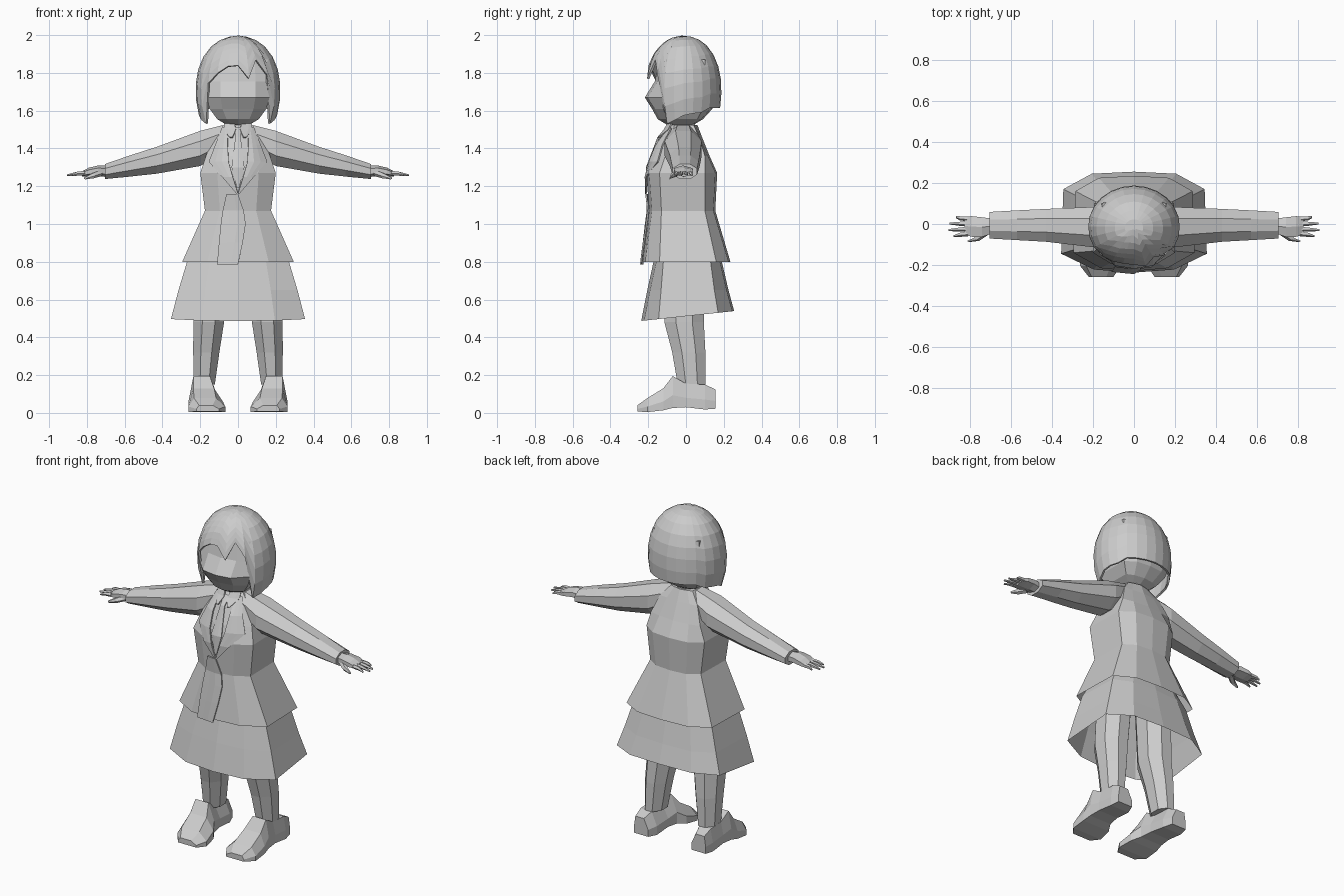
import bpy, bmesh, math
from mathutils import Vector

if "Cube" in bpy.data.objects:
    bpy.data.objects.remove(bpy.data.objects["Cube"])

grey = bpy.data.materials.new("plain_grey")
grey.diffuse_color = (0.6, 0.6, 0.6, 1)
grey.use_nodes = True
grey.node_tree.nodes["Principled BSDF"].inputs["Base Color"].default_value = grey.diffuse_color


def finish(name, bm, mirror=False, thick=0):
    """Turn a bmesh into a flat-shaded object."""
    bmesh.ops.recalc_face_normals(bm, faces=bm.faces)
    mesh = bpy.data.meshes.new(name)
    bm.to_mesh(mesh)
    bm.free()
    mesh.materials.append(grey)
    ob = bpy.data.objects.new(name, mesh)
    bpy.context.collection.objects.link(ob)
    if thick:
        mod = ob.modifiers.new("thickness", 'SOLIDIFY')
        mod.thickness = thick
        mod.offset = -1
    if mirror:
        mod = ob.modifiers.new("mirror", 'MIRROR')
        mod.use_mirror_merge = False
    return ob


def add_loft(bm, rings, start=True, end=True):
    """Bridge closed rings with equal point counts, with optional caps."""
    rows = [[bm.verts.new(p) for p in r] for r in rings]
    n = len(rows[0])
    for a, b in zip(rows, rows[1:]):
        for i in range(n):
            j = (i + 1) % n
            bm.faces.new((a[i], a[j], b[j], b[i]))
    if start:
        bm.faces.new(rows[0])
    if end:
        bm.faces.new(rows[-1])


def loft(name, rings, start=True, end=True, mirror=False, thick=0):
    bm = bmesh.new()
    add_loft(bm, rings, start, end)
    return finish(name, bm, mirror, thick)


def body_ring(z, w, yf, ysf, ysb, yb, tilt=0):
    """Angular horizontal section: flat front and back, narrow side panels."""
    half = [(0, yf), (.55 * w, yf + .015), (w, ysf), (.97 * w, ysb), (.58 * w, yb - .01), (0, yb)]
    pts = half + [(-x, y) for x, y in reversed(half[1:-1])]
    return [(x, y, z + tilt * (y - yf) / (yb - yf)) for x, y in pts]


def oval(c, u, v, n=8):
    """Oval ring around c with half axes u and v."""
    c, u, v = Vector(c), Vector(u), Vector(v)
    return [c + u * math.cos(t) + v * math.sin(t)
            for t in [2 * math.pi * (i + .5) / n for i in range(n)]]


# Jacket: z, half width, front, side front, side back, back
JACKET = [(1.525, .075, -.085, -.06, .04, .06), (1.46, .13, -.14, -.08, .07, .085),
          (1.36, .17, -.185, -.11, .10, .125), (1.27, .20, -.21, -.14, .10, .165),
          (1.07, .175, -.195, -.13, .10, .155), (.80, .295, -.23, -.14, .16, .235)]
loft("jacket", [body_ring(*r) for r in JACKET], end=False)

# Skirt, open below, hem higher at the back
loft("skirt", [body_ring(.95, .19, -.14, -.10, .09, .14),
               body_ring(.80, .27, -.172, -.12, .13, .19),
               body_ring(.65, .315, -.205, -.132, .15, .225),
               body_ring(.487, .355, -.237, -.145, .17, .255, .052)], end=False)


def front_y(x, z):
    """Height of the jacket front at x, z."""
    z = min(max(z, .8), 1.525)
    for a, b in zip(JACKET, JACKET[1:]):
        if b[0] <= z <= a[0]:
            t = (a[0] - z) / (a[0] - b[0])
            w, yf, ys = [a[i] + (b[i] - a[i]) * t for i in (1, 2, 3)]
            break
    k = min(abs(x) / w, 1)
    return yf + .015 * k / .55 if k < .55 else yf + .015 + (ys - yf - .015) * (k - .55) / .45


def strip(name, rows, lift, mirror=False):
    """Thin cloth strip following the jacket front; rows are z, x left, x right."""
    bm = bmesh.new()
    grid = []
    for z, x0, x1 in rows:
        xs = [x0 + (x1 - x0) * i / 3 for i in range(4)]
        grid.append([bm.verts.new((x, front_y(x, z) - lift, z)) for x in xs])
    for a, b in zip(grid, grid[1:]):
        for i in range(3):
            bm.faces.new((a[i], b[i], b[i + 1], a[i + 1]))
    return finish(name, bm, mirror, .008)


strip("lapel", [(1.51, .055, .085), (1.42, .055, .12), (1.33, .05, .155),
                (1.25, .028, .085), (1.16, 0, .008)], .014, True)
strip("shirt_collar", [(1.54, .02, .075), (1.50, .012, .075), (1.46, .03, .045)], .016, True)
strip("tie", [(1.51, -.02, .02), (1.46, -.014, .014), (1.30, -.034, .034), (1.19, -.006, .006)], .012)
strip("front_overlap", [(1.16, -.06, 0), (1.07, -.08, .03), (1.0, -.09, .04),
                        (.90, -.10, .025), (.785, -.11, 0)], .006)

# Sleeves: x, z low, z high, y front, y back
SLEEVE = [(.08, 1.38, 1.525, -.09, .06), (.20, 1.305, 1.495, -.115, .085),
          (.43, 1.265, 1.41, -.088, .075), (.57, 1.25, 1.365, -.08, .068),
          (.705, 1.237, 1.318, -.072, .06)]
loft("sleeve", [oval((x, (f + b) / 2, (l + h) / 2), (0, (b - f) * .53, 0), (0, 0, (h - l) * .53))
                for x, l, h, f, b in SLEEVE], mirror=True)

# Hands with four fingers and a thumb
bm = bmesh.new()
add_loft(bm, [oval((x, y, z), (0, w, 0), (0, 0, h), 6) for x, y, z, w, h in
              [(.69, -.01, 1.278, .042, .03), (.74, -.015, 1.282, .055, .028),
               (.79, -.012, 1.275, .058, .023), (.825, -.01, 1.265, .05, .014)]])
for y, tip in [(.033, .868), (.006, .90), (-.022, .905), (-.048, .88)]:
    add_loft(bm, [oval((x, y * k - .004, z), (0, r, 0), (0, 0, r), 5) for x, z, r, k in
                  [(.81, 1.269, .013, .9), (.85, 1.267, .011, 1), (tip, 1.258, .005, 1.15)]])
add_loft(bm, [oval(c, (r, r * .5, 0), (0, 0, r), 5) for c, r in
              [((.73, -.045, 1.27), .018), ((.77, -.075, 1.256), .015), ((.81, -.085, 1.242), .006)]])
finish("hand", bm, True)

# Legs
loft("leg", [oval((x, y, z), (rx, 0, 0), (0, ry, 0)) for x, y, z, rx, ry in
             [(.135, 0, .85, .095, .12), (.155, -.01, .48, .088, .113),
              (.168, .015, .32, .075, .095), (.178, .03, .15, .06, .08)]], mirror=True)

# Shoes: y, x inner, x outer, z low, z high
SHOE = [(-.258, .10, .22, .008, .04), (-.205, .067, .262, .004, .078),
        (-.12, .08, .262, .014, .13), (-.07, .11, .255, .026, .195),
        (0, .12, .25, .03, .155), (.10, .125, .25, .018, .15), (.155, .145, .24, .022, .125)]


def shoe_ring(y, a, b, l, h):
    c, w, m = (a + b) / 2 + .01, b - a, l + .4 * (h - l)
    return [(a, y, l), (b, y, l), (b, y, m), (c + .3 * w, y, h), (c - .3 * w, y, h), (a, y, m)]


loft("shoe", [shoe_ring(*r) for r in SHOE], mirror=True)

# Neck and head with a sharp horizontal ridge across the face
loft("neck", [oval((0, -.01, z), (.062, 0, 0), (0, .062, 0)) for z in (1.46, 1.60)])
loft("head", [body_ring(*r) for r in
              [(1.525, .06, -.10, -.07, .02, .04), (1.555, .11, -.15, -.10, .06, .09),
               (1.61, .15, -.18, -.12, .09, .14), (1.67, .168, -.218, -.125, .10, .16),
               (1.755, .17, -.165, -.12, .10, .16), (1.87, .16, -.14, -.10, .10, .13)]])

# Hair: dome whose lower edge forms a ragged fringe, side locks and a bob
DOME = [(2.0, 0), (1.985, .34), (1.95, .59), (1.90, .78), (1.84, .91), (1.77, .98),
        (1.70, 1.0), (1.62, .97), (1.52, .85)]
FRINGE = {0: 1.84, 1: 1.77, 2: 1.87, 3: 1.79, -1: 1.835, -2: 1.80, -3: 1.745}
SIDE = {4: 1.53, 5: 1.55, 6: 1.575, 7: 1.585, 8: 1.59}


def dome_radius(z):
    for (z0, r0), (z1, r1) in zip(DOME, DOME[1:]):
        if z >= z1:
            return r0 + (r1 - r0) * (z0 - z) / (z0 - z1)
    return DOME[-1][1]


rings = []
for s in (.02, .06, .14, .27, .43, .60, .80, 1):
    ring = []
    for i in range(-11, 13):
        low = FRINGE.get(i, SIDE.get(abs(i), 1.615))
        z = 2 - (2 - low) * s
        t, r = math.radians(15 * i), dome_radius(z)
        depth = .205 if abs(i) < 6 else .20
        ring.append((.226 * r * math.sin(t), -.012 - depth * r * math.cos(t), z))
    rings.append(ring)
loft("hair", rings, end=False, thick=.012)
